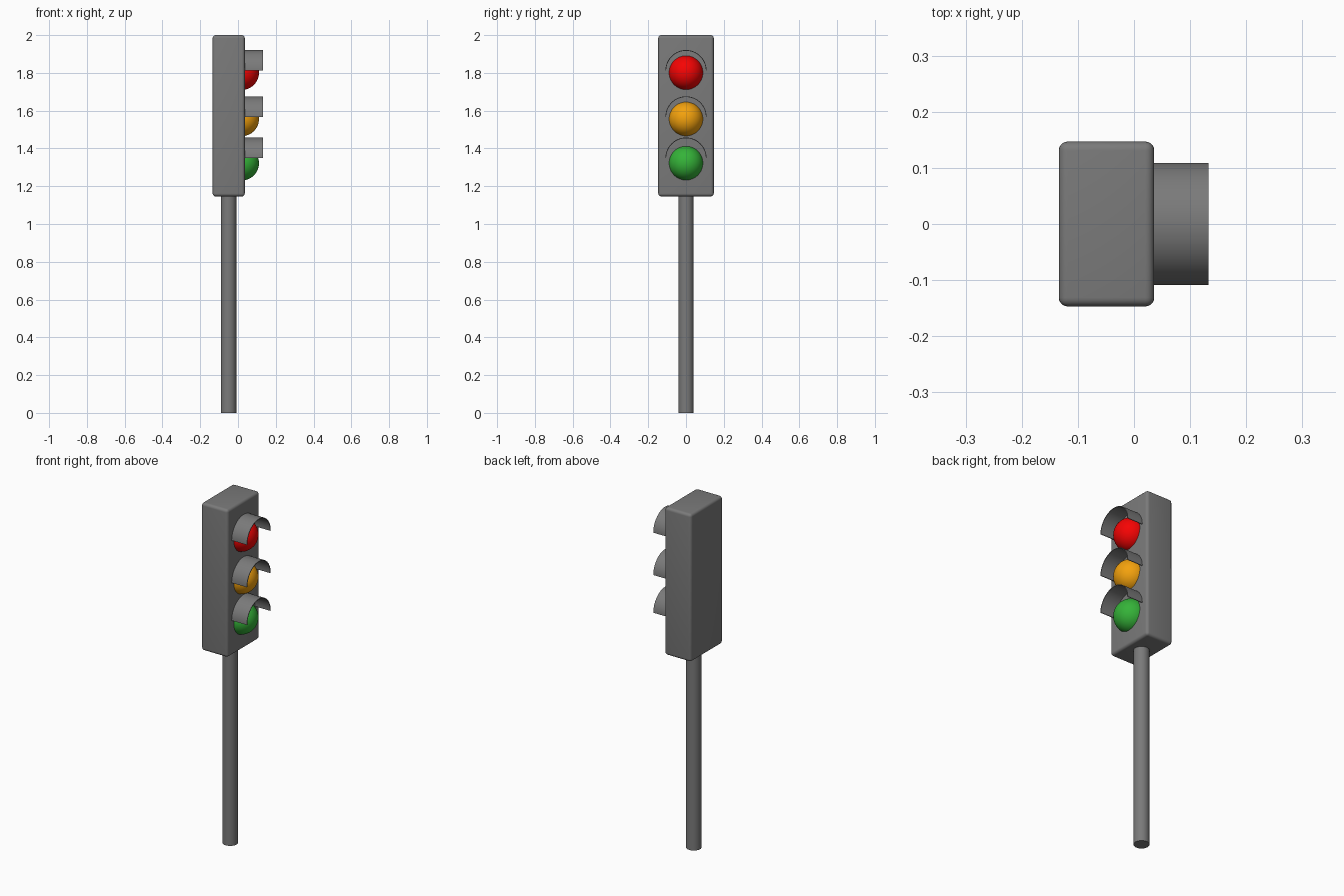
import bpy, bmesh, math

if "Cube" in bpy.data.objects:
    bpy.data.objects.remove(bpy.data.objects["Cube"])


def material(name, color):
    m = bpy.data.materials.new(name)
    m.diffuse_color = (*color, 1)
    m.use_nodes = True
    m.node_tree.nodes["Principled BSDF"].inputs["Base Color"].default_value = m.diffuse_color
    return m


grey = material("dark_grey", (0.195, 0.195, 0.195))


def finish(obj, mat, angle=35):
    obj.data.materials.append(mat)
    bpy.ops.object.select_all(action='DESELECT')
    obj.select_set(True)
    bpy.context.view_layer.objects.active = obj
    bpy.ops.object.shade_smooth_by_angle(angle=math.radians(angle))


def visor(name, z, outer=0.109, inner=0.105, x0=0.03, x1=0.133, steps=32):
    # Thin half-cylinder hood over a lamp
    bm = bmesh.new()
    rows = []
    for i in range(steps + 1):
        a = math.pi * i / steps
        rows.append([bm.verts.new((x, r * math.cos(a), z + r * math.sin(a)))
                     for x, r in ((x0, outer), (x1, outer), (x1, inner), (x0, inner))])
    for a, b in zip(rows, rows[1:]):
        for k in range(4):
            n = (k + 1) % 4
            bm.faces.new((a[k], a[n], b[n], b[k]))
    bm.faces.new(rows[0])
    bm.faces.new(rows[-1])
    bmesh.ops.recalc_face_normals(bm, faces=bm.faces)
    mesh = bpy.data.meshes.new(name)
    bm.to_mesh(mesh)
    bm.free()
    obj = bpy.data.objects.new(name, mesh)
    bpy.context.collection.objects.link(obj)
    finish(obj, grey)


# Housing with rounded edges
bpy.ops.mesh.primitive_cube_add(size=1, location=(-0.049, 0, 1.573))
housing = bpy.context.object
housing.name = "housing"
housing.scale = (0.17, 0.294, 0.854)
bpy.ops.object.transform_apply(location=False, rotation=False, scale=True)
bevel = housing.modifiers.new("rounded_edges", 'BEVEL')
bevel.width = 0.016
bevel.segments = 5
bpy.ops.object.modifier_apply(modifier=bevel.name)
finish(housing, grey)

# Pole
bpy.ops.mesh.primitive_cylinder_add(vertices=48, radius=0.041, depth=1.16,
                                    location=(-0.05, 0, 0.58))
pole = bpy.context.object
pole.name = "pole"
finish(pole, grey)

# Lamps and their visors
lamps = [("red", (0.92, 0.001, 0.001), 1.801, 1.812),
         ("amber", (0.9, 0.36, 0.004), 1.556, 1.567),
         ("green", (0.035, 0.45, 0.04), 1.322, 1.349)]
for name, color, z, visor_z in lamps:
    bpy.ops.mesh.primitive_uv_sphere_add(segments=48, ring_count=24, radius=0.091,
                                         location=(0.02, 0, z))
    lamp = bpy.context.object
    lamp.name = name + "_lamp"
    finish(lamp, material(name, color))
    visor(name + "_visor", visor_z)
